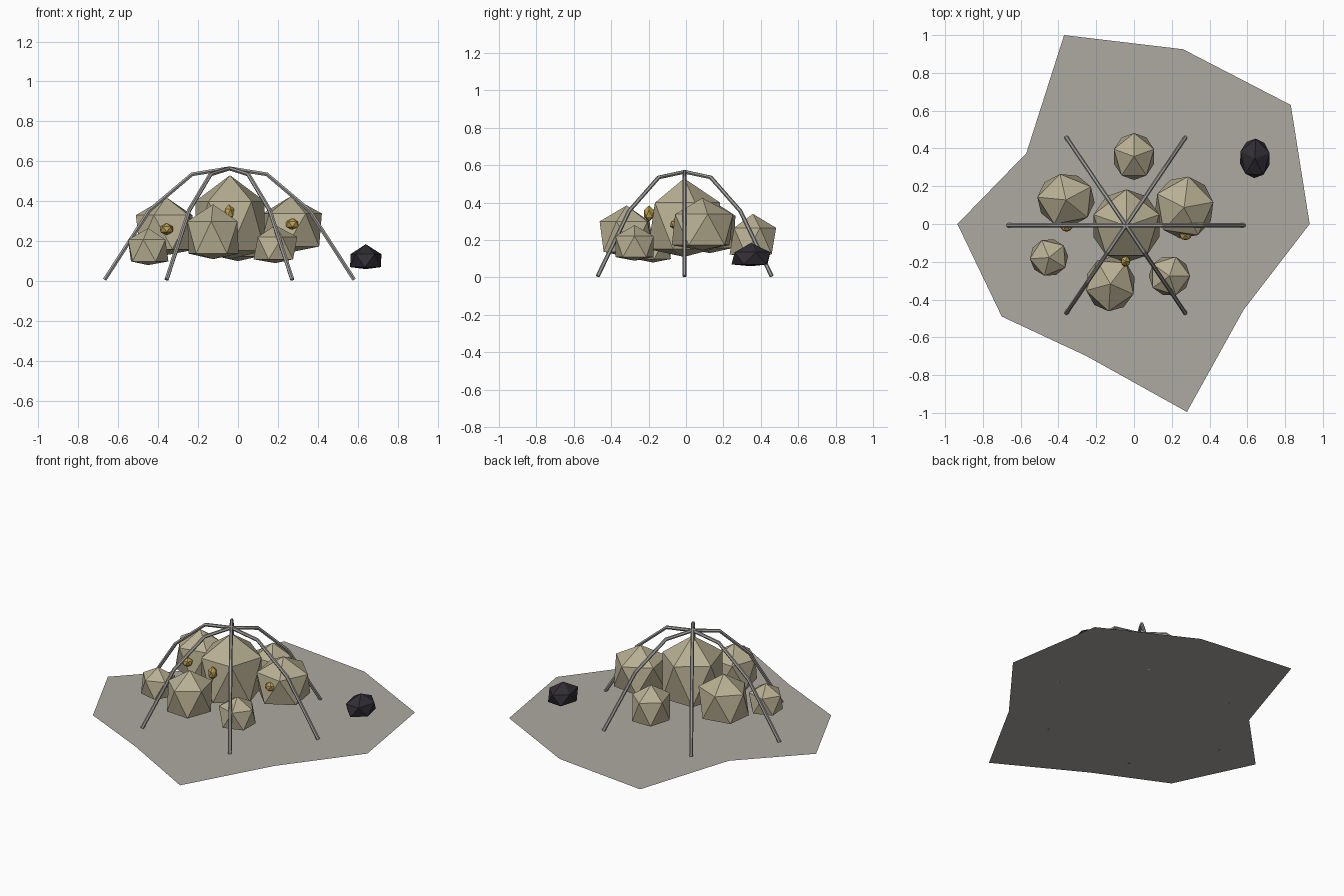
import bpy, bmesh, math
from mathutils import Matrix

if "Cube" in bpy.data.objects:
    bpy.data.objects.remove(bpy.data.objects["Cube"])


def material(name, r, g, b):
    m = bpy.data.materials.new(name)
    m.diffuse_color = (r, g, b, 1)
    m.use_nodes = True
    m.node_tree.nodes["Principled BSDF"].inputs["Base Color"].default_value = m.diffuse_color
    return m


GROUND = material("grey_earth", 0.42, 0.40, 0.36)
STONE = material("tan_stone", 0.48, 0.43, 0.29)
GOLD = material("gold", 0.50, 0.34, 0.08)
COAL = material("coal", 0.03, 0.026, 0.034)
POLE = material("pole_metal", 0.36, 0.35, 0.33)


def add_mesh(name, bm, mat):
    me = bpy.data.meshes.new(name)
    bm.to_mesh(me)
    bm.free()
    me.materials.append(mat)
    ob = bpy.data.objects.new(name, me)
    bpy.context.collection.objects.link(ob)
    return ob


def rock(name, mat, x, y, z, turn, levels=(0, 0.1, 0.69, 1)):
    """Twenty-sided stone fitted to (min, max) ranges; levels place its vertex rings."""
    bm = bmesh.new()
    bmesh.ops.create_icosphere(bm, subdivisions=1, radius=1)
    bmesh.ops.rotate(bm, verts=bm.verts, matrix=Matrix.Rotation(math.radians(turn), 3, 'Z'))
    for v in bm.verts:
        ring = 0 if v.co.z < -0.8 else 1 if v.co.z < 0 else 2 if v.co.z < 0.8 else 3
        v.co.x = sum(x) / 2 + v.co.x / 0.88 * (x[1] - x[0]) / 2
        v.co.y = sum(y) / 2 + v.co.y / 0.88 * (y[1] - y[0]) / 2
        v.co.z = z[0] + levels[ring] * (z[1] - z[0])
    return add_mesh(name, bm, mat)


# Uneven flat ground patch
outline = [(0.93, 0), (0.83, 0.63), (0.26, 0.925), (-0.37, 1.0), (-0.57, 0.375),
           (-0.935, 0), (-0.70, -0.49), (-0.25, -0.70), (0.28, -0.995), (0.58, -0.455)]
bm = bmesh.new()
bm.faces.new([bm.verts.new((px, py, 0.005)) for px, py in outline])
add_mesh("ground_patch", bm, GROUND)

# Boulder heap
boulders = [
    ("centre_boulder", (-0.22, 0.14), (-0.20, 0.18), (0.11, 0.53), 18),
    ("left_boulder", (-0.51, -0.21), (-0.01, 0.265), (0.13, 0.42), 30),
    ("right_boulder", (0.11, 0.42), (-0.075, 0.25), (0.145, 0.425), 10),
    ("front_boulder", (-0.255, 0.005), (-0.46, -0.175), (0.11, 0.385), 50),
    ("back_boulder", (-0.11, 0.11), (0.235, 0.48), (0.10, 0.34), 18),
    ("small_left_boulder", (-0.55, -0.35), (-0.275, -0.08), (0.08, 0.265), 40),
    ("small_right_boulder", (0.08, 0.295), (-0.38, -0.17), (0.09, 0.28), 0),
]
for name, x, y, z, turn in boulders:
    rock(name, STONE, x, y, z, turn)

# Gold nuggets set in the boulder fronts
REGULAR = (0, 0.28, 0.72, 1)
rock("left_nugget", GOLD, (-0.39, -0.325), (-0.04, 0.02), (0.23, 0.29), 20, REGULAR)
rock("centre_nugget", GOLD, (-0.07, -0.02), (-0.225, -0.17), (0.30, 0.385), 0, REGULAR)
rock("right_nugget", GOLD, (0.24, 0.305), (-0.085, -0.03), (0.255, 0.315), 18, REGULAR)

# Loose dark lump
rock("dark_lump", COAL, (0.56, 0.72), (0.245, 0.45), (0.06, 0.185), 15, (0, 0.08, 0.6, 1))

# Three bent poles crossing at the top
profile = [(-1, 0.007), (-0.64, 0.355), (-0.30, 0.535), (0, 0.565),
           (0.30, 0.535), (0.64, 0.355), (1, 0.007)]
for name, dx, dy in [("side_pole", 0.625, 0), ("diagonal_pole_a", 0.315, 0.465),
                     ("diagonal_pole_b", 0.315, -0.465)]:
    cu = bpy.data.curves.new(name, 'CURVE')
    cu.dimensions = '3D'
    cu.bevel_depth = 0.011
    cu.bevel_resolution = 1
    cu.use_fill_caps = True
    sp = cu.splines.new('POLY')
    sp.points.add(len(profile) - 1)
    for p, (t, z) in zip(sp.points, profile):
        p.co = (-0.043 + t * dx, -0.007 + t * dy, z, 1)
    sp.use_smooth = False
    cu.materials.append(POLE)
    bpy.context.collection.objects.link(bpy.data.objects.new(name, cu))
